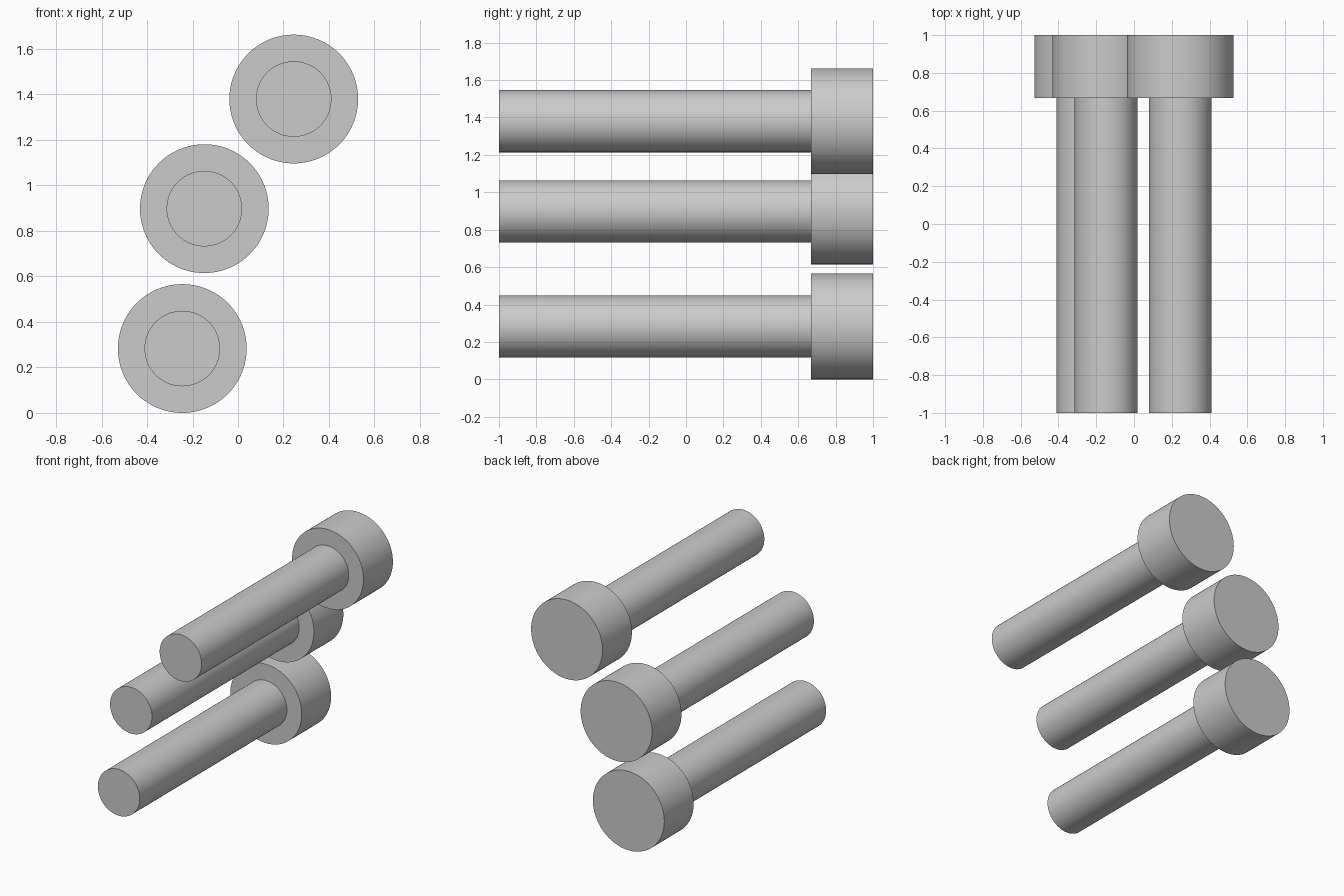
import bpy
import bmesh
import math
from mathutils import Matrix

cube = bpy.data.objects.get("Cube")
if cube:
    bpy.data.objects.remove(cube, do_unlink=True)

# Plain grey metal
grey = bpy.data.materials.new("grey_metal")
grey.use_nodes = True
colour = (0.6, 0.6, 0.6, 1.0)
grey.diffuse_color = colour
grey.node_tree.nodes["Principled BSDF"].inputs["Base Color"].default_value = colour

SIDES = 96
# Half profile of a bolt as (radius, y): shank tip, shoulder, head
PROFILE = [(0, -1), (0.166, -1), (0.166, 0.667), (0.283, 0.667), (0.283, 1), (0, 1)]


def make_bolt(name, x, z):
    """Revolve the profile about the y axis to make a closed bolt."""
    bm = bmesh.new()
    verts = [bm.verts.new((r, y, 0)) for r, y in PROFILE]
    edges = [bm.edges.new(pair) for pair in zip(verts, verts[1:])]
    bmesh.ops.spin(bm, geom=verts + edges, cent=(0, 0, 0), axis=(0, 1, 0),
                   angle=math.tau, steps=SIDES, use_merge=True)
    bmesh.ops.remove_doubles(bm, verts=bm.verts, dist=0.0001)
    bmesh.ops.recalc_face_normals(bm, faces=bm.faces)
    mesh = bpy.data.meshes.new(name)
    bm.to_mesh(mesh)
    bm.free()
    mesh.materials.append(grey)
    bolt = bpy.data.objects.new(name, mesh)
    bolt.matrix_world = Matrix.Translation((x, 0, z))
    bpy.context.collection.objects.link(bolt)
    bpy.ops.object.select_all(action="DESELECT")
    bolt.select_set(True)
    bpy.context.view_layer.objects.active = bolt
    bpy.ops.object.shade_smooth_by_angle(angle=math.radians(30))


# Three parallel bolts, stepped upward and to the left
make_bolt("lower_bolt", -0.245, 0.283)
make_bolt("middle_bolt", -0.148, 0.898)
make_bolt("upper_bolt", 0.245, 1.38)
